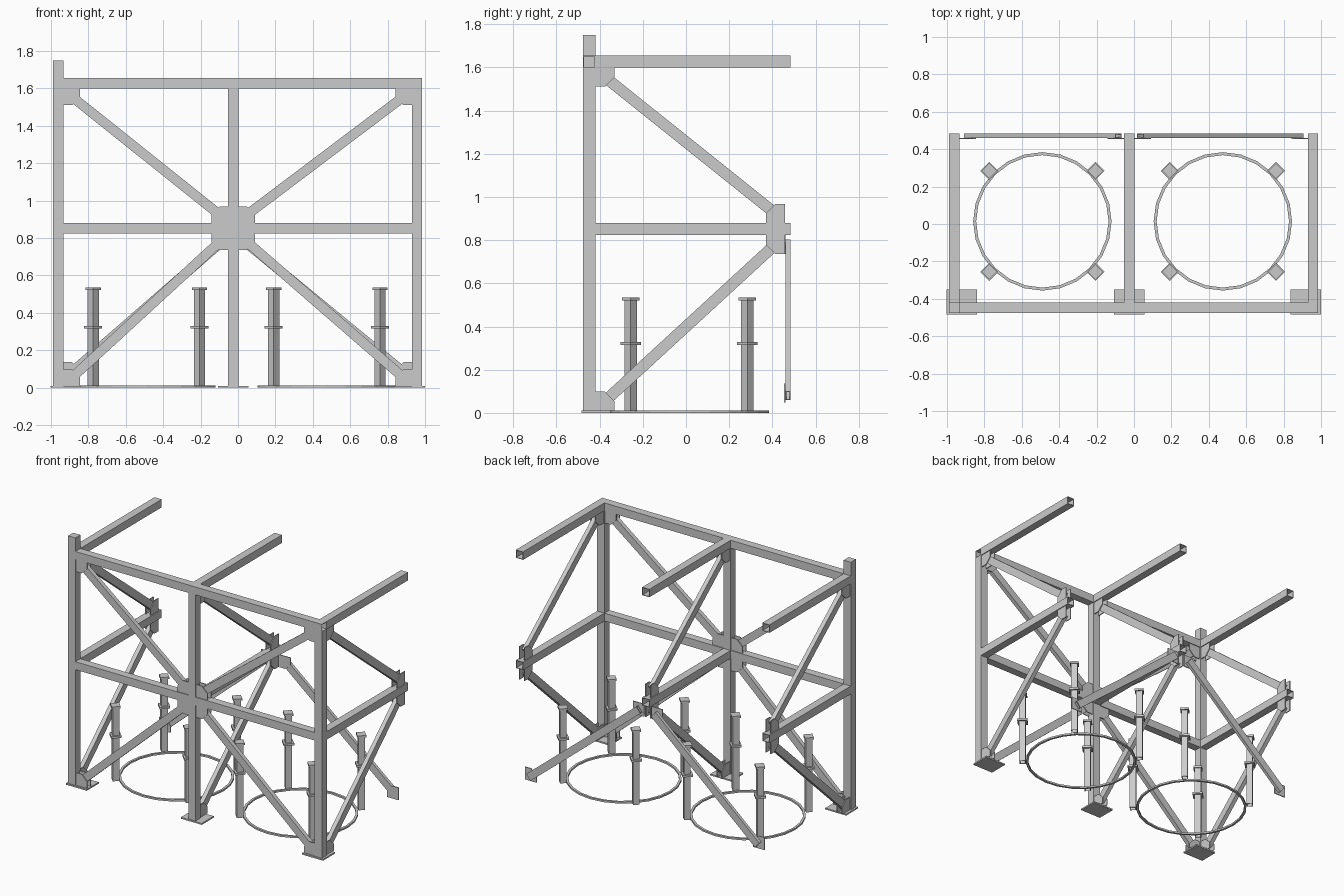
import bpy, bmesh, math
from mathutils import Vector, Matrix

if "Cube" in bpy.data.objects:
    bpy.data.objects.remove(bpy.data.objects["Cube"])

W = 0.056            # main tube width
H = W / 2
XS = (-0.96, -0.025, 0.957)   # column positions
YC = -0.448          # column line
Z_MID, Z_TOP = 0.852, 1.627
Y_BACK = 0.483


def finish(name, bm):
    bmesh.ops.recalc_face_normals(bm, faces=bm.faces)
    me = bpy.data.meshes.new(name)
    bm.to_mesh(me)
    bm.free()
    ob = bpy.data.objects.new(name, me)
    bpy.context.collection.objects.link(ob)
    return ob


def box(name, c, size, turn=0):
    bm = bmesh.new()
    m = Matrix.Translation(c) @ Matrix.Rotation(turn, 4, 'Z') @ Matrix.Diagonal((*size, 1))
    bmesh.ops.create_cube(bm, size=1, matrix=m)
    return finish(name, bm)


def tube(name, a, b, side, w=W, d=W, wall=0.004):
    """Open hollow rectangular tube from a to b; d is measured along side."""
    a, b, side = Vector(a), Vector(b), Vector(side).normalized()
    other = (b - a).cross(side).normalized()
    bm = bmesh.new()
    loops = []
    for p, t in ((a, 0), (b, 0), (b, wall), (a, wall)):
        loops.append([bm.verts.new(p + side * i * (d / 2 - t) + other * j * (w / 2 - t))
                      for i, j in ((-1, -1), (1, -1), (1, 1), (-1, 1))])
    for k in range(4):
        p, q = loops[k], loops[(k + 1) % 4]
        for i in range(4):
            j = (i + 1) % 4
            bm.faces.new((p[i], p[j], q[j], q[i]))
    return finish(name, bm)


def gusset(name, corner, u, v, offset=0.0, s=0.088, thick=0.006):
    """Clipped square plate filling the corner between directions u and v."""
    corner, u, v = Vector(corner), Vector(u), Vector(v)
    n = u.cross(v).normalized()
    if n.x + n.y < 0:
        n = -n
    bm = bmesh.new()
    outline = ((0, 0), (s, 0), (s, 0.045), (0.045, s), (0, s))
    vs = [bm.verts.new(corner + u * x + v * y + n * (offset - thick / 2)) for x, y in outline]
    f = bm.faces.new(vs)
    r = bmesh.ops.extrude_face_region(bm, geom=[f])
    bmesh.ops.translate(bm, vec=n * thick,
                        verts=[g for g in r['geom'] if isinstance(g, bmesh.types.BMVert)])
    return finish(name, bm)


def brace(name, c1, u1, v1, c2):
    """Diagonal between opposite inner corners, sandwiched by gusset pairs."""
    c1, c2, u, v = Vector(c1), Vector(c2), Vector(u1), Vector(v1)
    inset = (u + v) * 0.042
    tube(name, c1 + inset, c2 - inset, u.cross(v), 0.052, 0.03)
    for o in (-0.019, 0.019):
        gusset(name + "_gusset_outer", c1, u, v, o)
        gusset(name + "_gusset_hub", c2, -u, -v, o)


# columns and foot plates
for i, x in enumerate(XS):
    top = 1.75 if i == 0 else Z_TOP - H
    tube("column", (x, YC, 0.01), (x, YC, top), (1, 0, 0))
    px = (-0.92, -0.025, 0.918)[i]
    box("foot_plate", (px, -0.416, 0.005), (0.163, 0.134, 0.01))
box("column_cap", (XS[0], YC, 1.748), (W, W, 0.004))

# front rails
tube("top_front_rail", (XS[0] + H, YC, Z_TOP), (XS[2] + H, YC, Z_TOP), (0, 1, 0))
for a, b in ((0, 1), (1, 2)):
    tube("middle_front_rail", (XS[a] + H, YC, Z_MID), (XS[b] - H, YC, Z_MID), (0, 1, 0))

# side arms and their braces
for x in XS:
    for z in (Z_MID, Z_TOP):
        tube("side_arm", (x, YC + H, z), (x, Y_BACK, z), (1, 0, 0))
    brace("upper_side_brace", (x, YC + H, Z_TOP - H), (0, 1, 0), (0, 0, -1),
          (x, 0.458, Z_MID + H))
    brace("lower_side_brace", (x, YC + H, 0.01), (0, 1, 0), (0, 0, 1),
          (x, 0.458, Z_MID - H))

# front cross braces and flat rear braces
for i, s in ((0, 1), (2, -1)):
    xo, xi = XS[i] + s * H, XS[1] - s * H
    brace("upper_front_brace", (xo, YC, Z_TOP - H), (s, 0, 0), (0, 0, -1), (xi, YC, Z_MID + H))
    brace("lower_front_brace", (xo, YC, 0.01), (s, 0, 0), (0, 0, 1), (xi, YC, Z_MID - H))
    tube("rear_brace", (xo + s * 0.04, 0.472, 0.08), (xi - s * 0.03, 0.472, 0.783),
         (0, 1, 0), 0.052, 0.022)
    gusset("rear_brace_end_plate", (xo, 0.458, 0.048), (s, 0, 0), (0, 0, 1))
    gusset("rear_brace_hub_plate", (xi, 0.458, Z_MID - H), (-s, 0, 0), (0, 0, -1))

# floor rings with four posts each
N = 24
for cx in (-0.49, 0.475):
    cy = 0.014
    bm = bmesh.new()
    rings = []
    for r, z in ((0.37, 0.0), (0.37, 0.012), (0.354, 0.012), (0.354, 0.0)):
        rings.append([bm.verts.new((cx + r * math.cos(k * math.tau / N),
                                    cy + r * math.sin(k * math.tau / N), z)) for k in range(N)])
    for k in range(4):
        p, q = rings[k], rings[(k + 1) % 4]
        for i in range(N):
            j = (i + 1) % N
            bm.faces.new((p[i], p[j], q[j], q[i]))
    finish("floor_ring", bm)
    for sx in (-1, 1):
        for sy in (-1, 1):
            x, y = cx + sx * 0.284, cy + sy * 0.27
            tube("post", (x, y, 0.008), (x, y, 0.525), (1, 1, 0), 0.042, 0.042)
            box("post_collar", (x, y, 0.322), (0.068, 0.068, 0.014), math.pi / 4)
            box("post_cap", (x, y, 0.528), (0.058, 0.058, 0.014), math.pi / 4)
